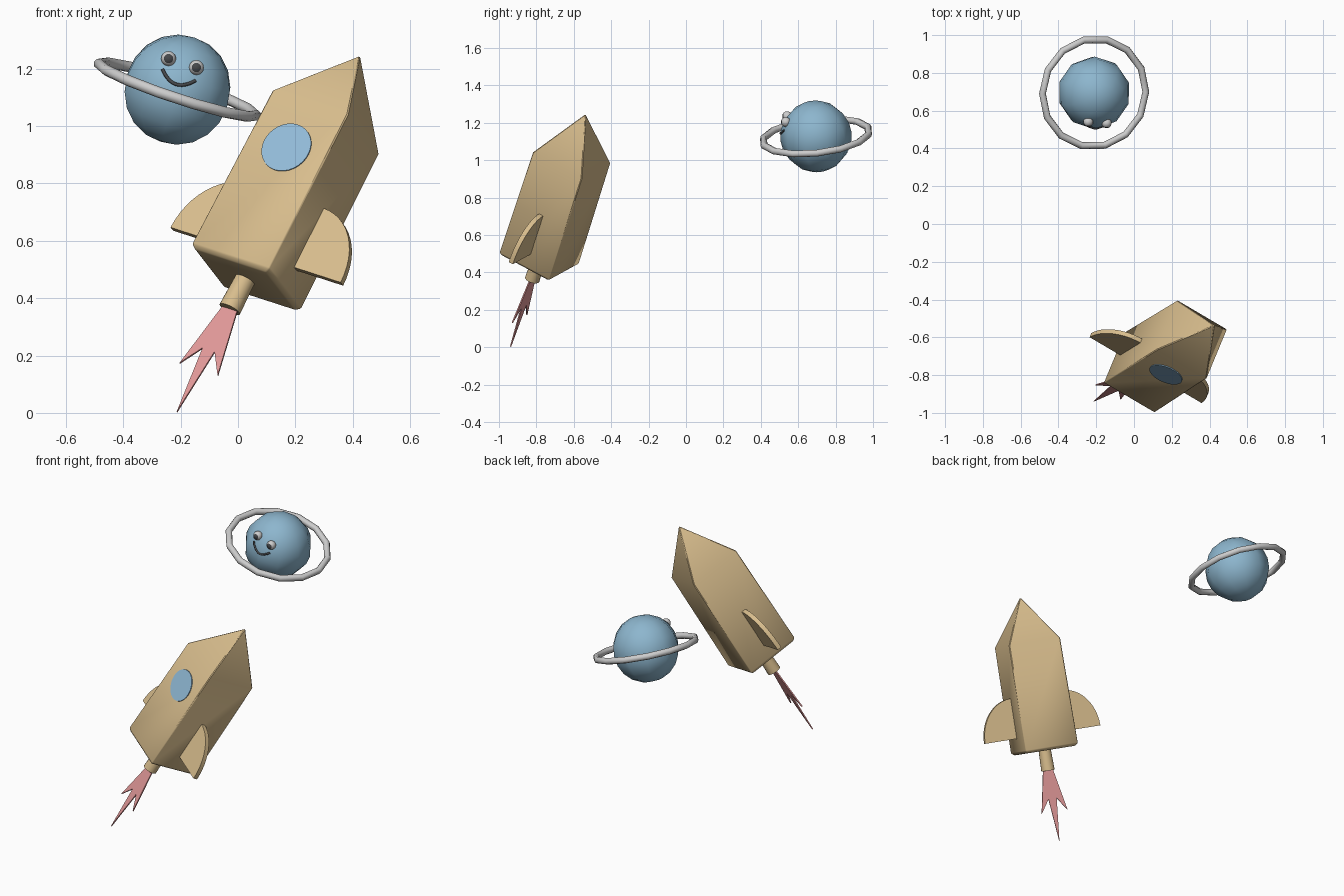
import bpy, bmesh, math
from mathutils import Vector, Matrix

if "Cube" in bpy.data.objects:
    bpy.data.objects.remove(bpy.data.objects["Cube"])


def material(name, r, g, b):
    m = bpy.data.materials.new(name)
    m.diffuse_color = [((c / 255 + 0.055) / 1.055) ** 2.4 for c in (r, g, b)] + [1]
    m.use_nodes = True
    m.node_tree.nodes["Principled BSDF"].inputs["Base Color"].default_value = m.diffuse_color
    return m


TAN = material("tan hull", 216, 189, 141)
BLUE = material("planet blue", 141, 182, 206)
GLASS = material("window blue", 146, 187, 216)
PINK = material("flame pink", 224, 152, 152)
GREY = material("ring grey", 205, 205, 205)
DARK = material("dark grey", 70, 72, 75)


def finish(name, bm, mats, matrix=Matrix(), smooth=None):
    bm.transform(matrix)
    bmesh.ops.recalc_face_normals(bm, faces=bm.faces)
    me = bpy.data.meshes.new(name)
    bm.to_mesh(me)
    bm.free()
    for m in mats:
        me.materials.append(m)
    ob = bpy.data.objects.new(name, me)
    bpy.context.collection.objects.link(ob)
    if smooth:
        bpy.ops.object.select_all(action='DESELECT')
        ob.select_set(True)
        bpy.context.view_layer.objects.active = ob
        bpy.ops.object.shade_smooth_by_angle(angle=math.radians(smooth))
    return ob


def plate(points, thick):
    """Flat outline in the local xz plane, thickened evenly along y."""
    bm = bmesh.new()
    face = bm.faces.new([bm.verts.new((x, -thick / 2, z)) for x, z in points])
    out = bmesh.ops.extrude_face_region(bm, geom=[face])
    verts = [v for v in out["geom"] if isinstance(v, bmesh.types.BMVert)]
    bmesh.ops.translate(bm, verts=verts, vec=(0, thick, 0))
    return bm


# ---- Rocket frame: local z runs along the hull, origin at the base centre
axis = Vector((0.44, 0.277, 0.857)).normalized()
side = Vector((0.835, -0.485, -0.259))
side = (side - axis * side.dot(axis)).normalized()
back = axis.cross(side)
ROCKET = Matrix.Translation((0.024, -0.789, 0.464)) @ \
    Matrix((side, back, axis)).transposed().to_4x4()

# Hull: square body with chamfered base rim and pyramid nose
bm = bmesh.new()
loops = []
for w, z in ((0.148, 0), (0.162, 0.014), (0.158, 0.642)):
    loops.append([bm.verts.new((sx * w, sy * w, z))
                  for sx, sy in ((-1, -1), (1, -1), (1, 1), (-1, 1))])
tip = bm.verts.new((0, 0, 0.915))
bm.faces.new(loops[0])
for i in range(4):
    j = (i + 1) % 4
    for lo, hi in zip(loops, loops[1:]):
        bm.faces.new((lo[i], lo[j], hi[j], hi[i]))
    bm.faces.new((loops[2][i], loops[2][j], tip))
hull = finish("hull", bm, [TAN], ROCKET, 50)
bevel = hull.modifiers.new("soft edges", 'BEVEL')
bevel.width = 0.004
bevel.segments = 1

# Nozzle
bm = bmesh.new()
bmesh.ops.create_cone(bm, cap_ends=True, segments=16, radius1=0.04, radius2=0.036,
                      depth=0.14, matrix=Matrix.Translation((0, 0, -0.05)))
finish("nozzle", bm, [TAN], ROCKET, 40)

# Fins: quarter ellipses mirrored on both sides
for sx, label in ((-1, "left"), (1, "right")):
    pts = [(sx * 0.13, 0.095)]
    for i in range(13):
        t = math.pi / 2 * i / 12
        pts.append((sx * (0.157 + 0.2 * math.cos(t)), 0.095 + 0.24 * math.sin(t)))
    pts.append((sx * 0.13, 0.335))
    finish(label + "_fin", plate(pts, 0.026), [TAN], ROCKET, 30)

# Flame: flat sheet with three prongs
half = [(0.028, -0.105), (0.08, -0.366), (0.025, -0.286)]
pts = half + [(0, -0.54)] + [(-x, z) for x, z in reversed(half)]
finish("flame", plate(pts, 0.007), [PINK], ROCKET)

# Round window on the front of the hull
pts = [(0.092 * math.cos(i * math.pi / 16), 0.092 * math.sin(i * math.pi / 16))
       for i in range(32)]
finish("window", plate(pts, 0.008), [GLASS],
       ROCKET @ Matrix.Translation((0, -0.160, 0.456)))

# ---- Planet
CENTRE = Vector((-0.211, 0.695, 1.127))
TILT = Vector((0, 0, 1)).rotation_difference(Vector((0.33, -0.11, 1))).to_matrix().to_4x4()
PLANET = Matrix.Translation(CENTRE) @ TILT

bm = bmesh.new()
bmesh.ops.create_uvsphere(bm, u_segments=10, v_segments=10, radius=0.192)
planet = finish("planet", bm, [BLUE], PLANET, 60)

# Ring
bm = bmesh.new()
N, M = 14, 8
rows = []
for i in range(N):
    a = 2 * math.pi * i / N
    rows.append([])
    for k in range(M):
        b = 2 * math.pi * k / M
        r = 0.288 + 0.019 * math.cos(b)
        rows[-1].append(bm.verts.new((r * math.cos(a), r * math.sin(a), 0.019 * math.sin(b))))
for i in range(N):
    for k in range(M):
        p, q, n = rows[i], rows[(i + 1) % N], (k + 1) % M
        bm.faces.new((p[k], q[k], q[n], p[n]))
finish("planet_ring", bm, [GREY], PLANET, 60)


def on_planet(x, z):
    """Front surface point of the planet at the given x and z."""
    bpy.context.view_layer.update()
    hit, loc, _, _ = planet.ray_cast(Vector((x, 0, z)), Vector((0, 1, 0)))
    return loc if hit else Vector((x, 0.53, z))


# Eyes: small balls with a dark pupil cap facing forward
for x, z, label in ((-0.242, 1.235, "left"), (-0.145, 1.204, "right")):
    bm = bmesh.new()
    bmesh.ops.create_uvsphere(bm, u_segments=16, v_segments=14, radius=0.026,
                              matrix=Matrix.Rotation(math.pi / 2, 4, 'X'))
    for f in bm.faces:
        f.material_index = int(f.calc_center_median().normalized().y < -0.78)
    spot = on_planet(x, z) + Vector((0, -0.006, 0))
    finish(label + "_eye", bm, [GREY, DARK], Matrix.Translation(spot), 60)

# Smile: thin tube laid over the surface
curve = bpy.data.curves.new("smile", 'CURVE')
curve.dimensions = '3D'
curve.bevel_depth = 0.006
curve.bevel_resolution = 1
curve.use_fill_caps = True
curve.materials.append(DARK)
line = curve.splines.new('POLY')
line.points.add(12)
for i, p in enumerate(line.points):
    t = i / 6 - 1
    sag = 0.034 * (1 - t * t)
    spot = on_planet(-0.2055 + 0.0575 * t - 0.32 * sag, 1.178 - 0.0195 * t - 0.95 * sag)
    p.co = (spot.x, spot.y - 0.002, spot.z, 1)
bpy.context.collection.objects.link(bpy.data.objects.new("smile", curve))
